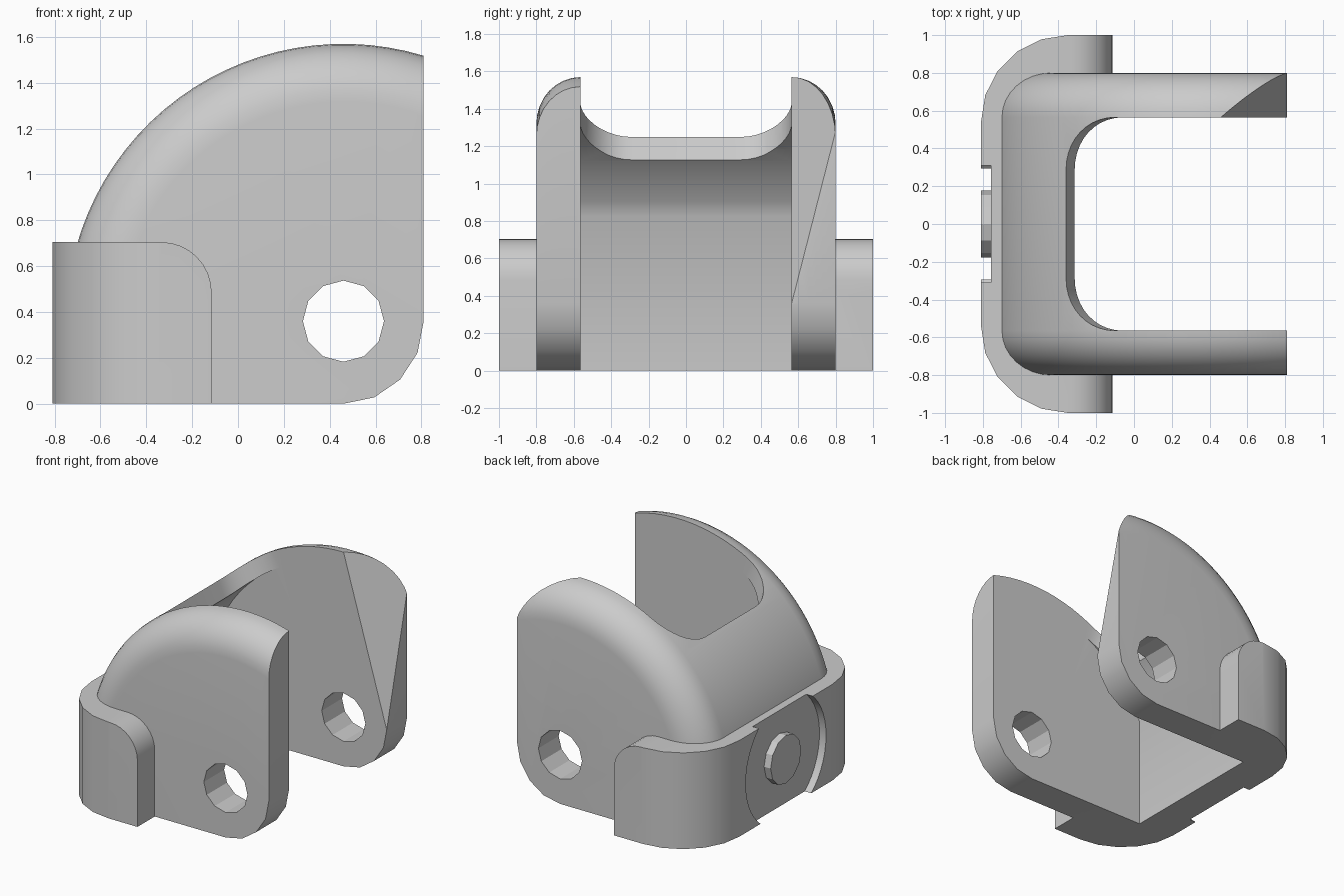
import bpy, bmesh, math
from mathutils import Vector

if "Cube" in bpy.data.objects:
    bpy.data.objects.remove(bpy.data.objects["Cube"], do_unlink=True)

grey = bpy.data.materials.new("plain_grey")
grey.use_nodes = True
GREY = (0.6, 0.6, 0.6, 1)
grey.diffuse_color = GREY
grey.node_tree.nodes["Principled BSDF"].inputs["Base Color"].default_value = GREY

CX, CZ = 0.46, 0.36          # pivot axis shared by the dome, holes and lower corner
RIGHT, INNER, OUTER = 0.81, 0.565, 0.8
DOME_R, CAVITY_R = 1.21, 1.09


def loft(name, rings):
    """Skin a stack of equal-length closed rings and cap both ends."""
    bm = bmesh.new()
    rows = [[bm.verts.new(p) for p in ring] for ring in rings]
    n = len(rows[0])
    for a, b in zip(rows, rows[1:]):
        for i in range(n):
            j = (i + 1) % n
            bm.faces.new((a[i], a[j], b[j], b[i]))
    bm.faces.new(rows[0])
    bm.faces.new(rows[-1])
    bmesh.ops.recalc_face_normals(bm, faces=bm.faces)
    mesh = bpy.data.meshes.new(name)
    bm.to_mesh(mesh)
    bm.free()
    obj = bpy.data.objects.new(name, mesh)
    bpy.context.collection.objects.link(obj)
    mesh.materials.append(grey)
    return obj


def arc(cx, cy, rx, ry, start, end, steps):
    angles = [math.radians(start + (end - start) * i / steps) for i in range(steps + 1)]
    return [(cx + rx * math.cos(a), cy + ry * math.sin(a)) for a in angles]


def prism_y(name, outline, y0, y1):
    return loft(name, [[(x, y, z) for x, z in outline] for y in (y0, y1)])


def prism_x(name, outline, x0, x1):
    return loft(name, [[(x, y, z) for y, z in outline] for x in (x0, x1)])


def prism_z(name, outline, z0, z1):
    return loft(name, [[(x, y, z) for x, y in outline] for z in (z0, z1)])


def cut(target, cutter, operation="DIFFERENCE"):
    mod = target.modifiers.new("cut", "BOOLEAN")
    mod.operation, mod.solver, mod.object = operation, "EXACT", cutter
    bpy.context.view_layer.objects.active = target
    bpy.ops.object.modifier_apply(modifier=mod.name)
    bpy.data.objects.remove(cutter, do_unlink=True)


def smooth(obj):
    bpy.ops.object.select_all(action="DESELECT")
    obj.select_set(True)
    bpy.context.view_layer.objects.active = obj
    bpy.ops.object.shade_smooth_by_angle(angle=math.radians(28))


def side_outline(radius):
    """Dome arc, straight back, flat base and rounded lower corner."""
    start = math.degrees(math.acos((RIGHT - CX) / radius))
    return (arc(CX, CZ, radius, radius, start, 180, 28) + [(CX - radius, 0)]
            + arc(CX, CZ, RIGHT - CX, CZ, 270, 360, 4))


# Domed shell with a rounded edge along both sides
fillet = arc(DOME_R - 0.25, INNER, 0.25, OUTER - INNER, 90, 0, 8)
stations = [(r, -y) for r, y in fillet] + [(r, y) for r, y in reversed(fillet)]
shell = loft("domed_shell", [[(x, y, z) for x, z in side_outline(r)] for r, y in stations])

# Hollow between the two cheeks
back_x = -0.525
rise = math.degrees(math.acos((back_x - CX) / CAVITY_R))
cavity = arc(CX, CZ, CAVITY_R, CAVITY_R, 60, rise, 20) + [(back_x, -0.2), (1.2, -0.2), (1.2, 1.3)]
cut(shell, prism_y("cavity_cutter", cavity, -INNER, INNER))

# Slanted opening with rounded corners through the dome
corner = arc(-0.03, INNER - 0.275, 0.33, 0.275, 90, 180, 10)
opening = [(1.6, INNER)] + corner + [(x, -y) for x, y in reversed(corner)] + [(1.6, -INNER)]
cut(shell, loft("opening_cutter",
                [[(x - 0.375 * (z - 1.25), y, z) for x, y in opening] for z in (0.95, 2.0)]))

# Pin holes through both cheeks
cut(shell, prism_y("hole_cutter", arc(CX, CZ, 0.177, 0.177, 0, 330, 11), -1.2, 1.2))

# Slanted chip off the corner of the rear cheek
a, b, c = Vector((RIGHT, INNER, CZ)), Vector((RIGHT, OUTER, 1.28)), Vector((CX, INNER, 1.57))
n = (b - a).cross(c - a)
plan = [(0.2, 0.5), (1, 0.5), (1, 0.9), (0.2, 0.9)]
low = [(x, y, a.z - (n.x * (x - a.x) + n.y * (y - a.y)) / n.z) for x, y in plan]
cut(shell, loft("chip_cutter", [low, [(x, y, 6) for x, y in plan]]))
smooth(shell)

# Collar wrapped around the back and sides
END, TOP, BACK = -0.115, 0.705, -0.81
bend = arc(-0.35, 0.54, 0.46, 0.46, 90, 180, 5)
hollow = [(-0.6, 0.7), (END, 0.7)]
half = [(END, 1.0)] + bend
collar = prism_z("collar", half + [(x, -y) for x, y in reversed(half)]
                 + [(END, -0.7), (-0.6, -0.7)] + hollow, 0, TOP)
side = arc(END - 0.22, TOP - 0.22, 0.22, 0.22, 0, 90, 8) + [(-1, TOP), (-1, -0.1), (END, -0.1)]
cut(collar, prism_y("collar_trim", side, -1.2, 1.2), "INTERSECT")

# Round recess in the back of the collar, with a raised stud
cut(collar, prism_x("recess_cutter", arc(0, CZ, 0.465, 0.465, 0, 352.5, 47), -1, -0.757))
smooth(collar)
stud = prism_x("back_stud", arc(0, CZ, 0.177, 0.177, 0, 330, 11), BACK, -0.74)
smooth(stud)
